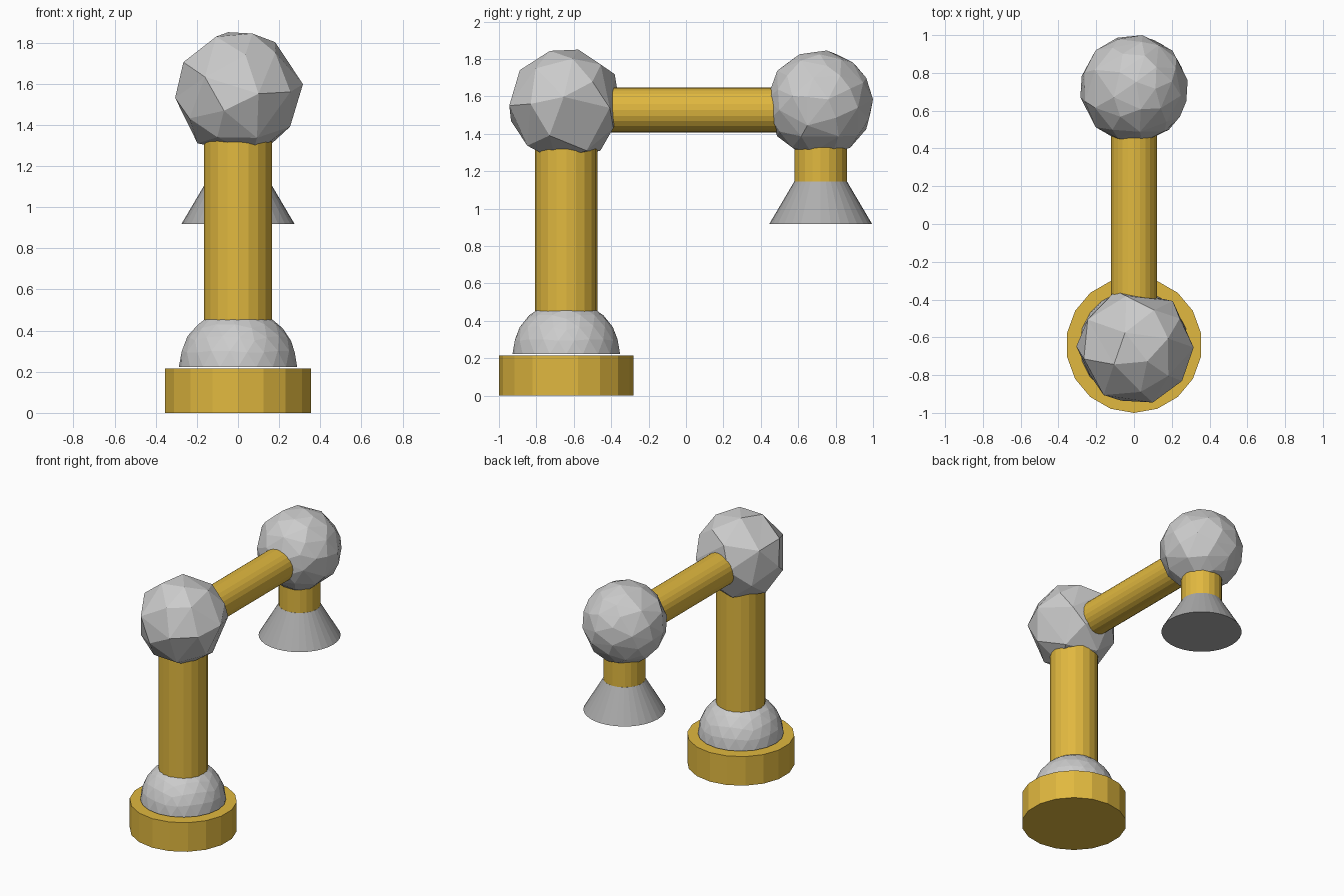
import bpy, bmesh
from mathutils import Vector, Matrix

if "Cube" in bpy.data.objects:
    bpy.data.objects.remove(bpy.data.objects["Cube"])


def material(name, rgb):
    m = bpy.data.materials.new(name)
    m.diffuse_color = (*rgb, 1)
    m.use_nodes = True
    m.node_tree.nodes["Principled BSDF"].inputs["Base Color"].default_value = m.diffuse_color
    return m


ORANGE = material("orange_paint", (0.75, 0.48, 0.05))
DARK = material("dark_rubber", (0.42, 0.42, 0.42))


def add_object(name, bm, mat=None):
    bmesh.ops.recalc_face_normals(bm, faces=bm.faces)
    mesh = bpy.data.meshes.new(name)
    bm.to_mesh(mesh)
    bm.free()
    ob = bpy.data.objects.new(name, mesh)
    bpy.context.collection.objects.link(ob)
    if mat:
        mesh.materials.append(mat)
    return ob


def tube(name, start, end, r1, r2, sides, mat):
    """Capped cylinder or cone running from start to end."""
    start, end = Vector(start), Vector(end)
    axis = end - start
    turn = Vector((0, 0, 1)).rotation_difference(axis).to_matrix().to_4x4()
    bm = bmesh.new()
    bmesh.ops.create_cone(bm, cap_ends=True, segments=sides, radius1=r1, radius2=r2,
                          depth=axis.length,
                          matrix=Matrix.Translation((start + end) / 2) @ turn)
    return add_object(name, bm, mat)


def ball(name, centre, radius, keep, half=False):
    """Faceted ball; keep is the share of triangles left, half makes a dome."""
    bm = bmesh.new()
    bmesh.ops.create_icosphere(bm, subdivisions=3, radius=radius)
    if half:
        geom = bm.verts[:] + bm.edges[:] + bm.faces[:]
        cut = bmesh.ops.bisect_plane(bm, geom=geom, plane_co=(0, 0, 0),
                                     plane_no=(0, 0, 1), clear_inner=True, dist=1e-5)
        rim = [e for e in bm.edges if e.is_boundary]
        bmesh.ops.holes_fill(bm, edges=rim, sides=0)
    ob = add_object(name, bm)
    ob.location = centre
    if keep < 1:
        dec = ob.modifiers.new("facets", 'DECIMATE')
        dec.ratio = keep
    return ob


BASE_Y, TIP_Y = -0.64, 0.72

# Base and swivel dome
tube("base", (0, BASE_Y, 0), (0, BASE_Y, 0.215), 0.36, 0.36, 18, ORANGE)
ball("swivel_dome", (0, BASE_Y, 0.222), 0.288, 1, half=True)

# Upright, elbow and horizontal arm
tube("upright", (0, BASE_Y, 0.4), (0, BASE_Y, 1.45), 0.166, 0.166, 20, ORANGE)
ball("elbow_joint", (0.003, -0.648, 1.555), 0.3, 0.17)
tube("forearm", (0, -0.6, 1.528), (0, 0.68, 1.528), 0.121, 0.121, 24, ORANGE)

# Wrist, neck and flared tool
ball("wrist_joint", (0, 0.716, 1.562), 0.284, 0.4)
tube("neck", (0, TIP_Y, 1.14), (0, TIP_Y, 1.45), 0.141, 0.141, 20, ORANGE)
tube("flared_tool", (0, TIP_Y, 0.918), (0, TIP_Y, 1.145), 0.275, 0.141, 32, DARK)
